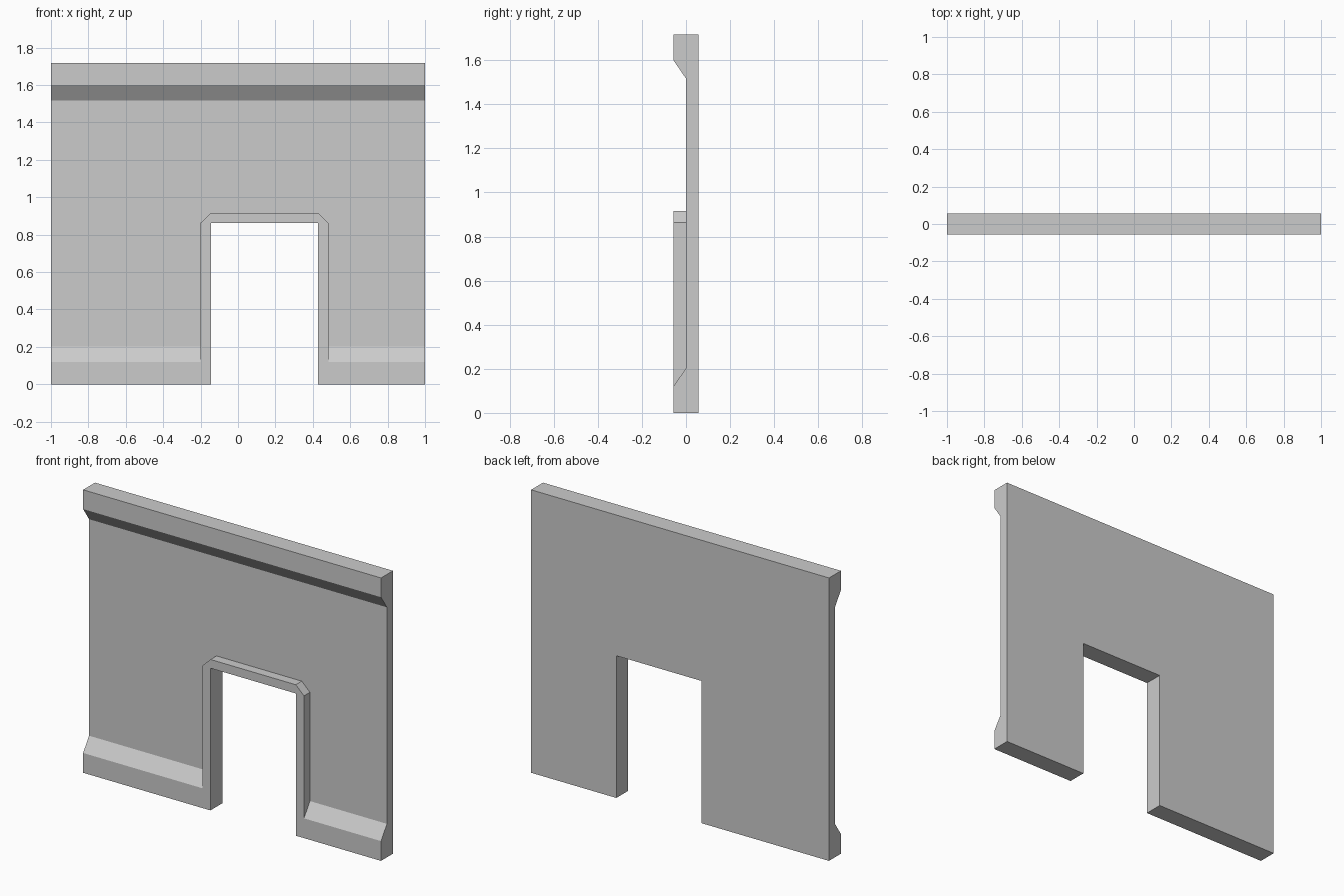
import bpy, bmesh
from mathutils import Vector

if "Cube" in bpy.data.objects:
    bpy.data.objects.remove(bpy.data.objects["Cube"])

D = 0.057  # half thickness of the wall


def prism(name, points, offset):
    """Extrude a closed outline of 3D points along offset."""
    bm = bmesh.new()
    face = bm.faces.new([bm.verts.new(p) for p in points])
    ext = bmesh.ops.extrude_face_region(bm, geom=[face], use_keep_orig=True)
    verts = [g for g in ext["geom"] if isinstance(g, bmesh.types.BMVert)]
    bmesh.ops.translate(bm, verts=verts, vec=Vector(offset))
    bmesh.ops.recalc_face_normals(bm, faces=bm.faces)
    mesh = bpy.data.meshes.new(name)
    bm.to_mesh(mesh)
    bm.free()
    obj = bpy.data.objects.new(name, mesh)
    bpy.context.collection.objects.link(obj)
    return obj


def boolean(target, tool, operation):
    """Apply a boolean and remove the helper."""
    mod = target.modifiers.new(operation.title(), 'BOOLEAN')
    mod.operation, mod.solver, mod.object = operation, 'EXACT', tool
    bpy.context.view_layer.objects.active = target
    bpy.ops.object.modifier_apply(modifier=mod.name)
    bpy.data.objects.remove(tool)


# wall panel: side profile with a sloped skirting and a sloped cornice
profile = [(D, 0), (-D, 0), (-D, 0.12), (0, 0.203), (0, 1.517),
           (-D, 1.6), (-D, 1.717), (D, 1.717)]
wall = prism("doorway_wall", [(-1, y, z) for y, z in profile], (2, 0, 0))

# raised door surround with clipped top corners
outline = [(-0.2, 0), (-0.2, 0.863), (-0.145, 0.916), (0.428, 0.916),
           (0.483, 0.863), (0.483, 0)]
surround = prism("door_surround", [(x, -D, z) for x, z in outline], (0, D + 0.03, 0))
boolean(wall, surround, 'UNION')

# door opening
opening = [(-0.145, -0.2), (-0.145, 0.863), (0.428, 0.863), (0.428, -0.2)]
cutter = prism("door_opening", [(x, -0.3, z) for x, z in opening], (0, 0.6, 0))
boolean(wall, cutter, 'DIFFERENCE')
